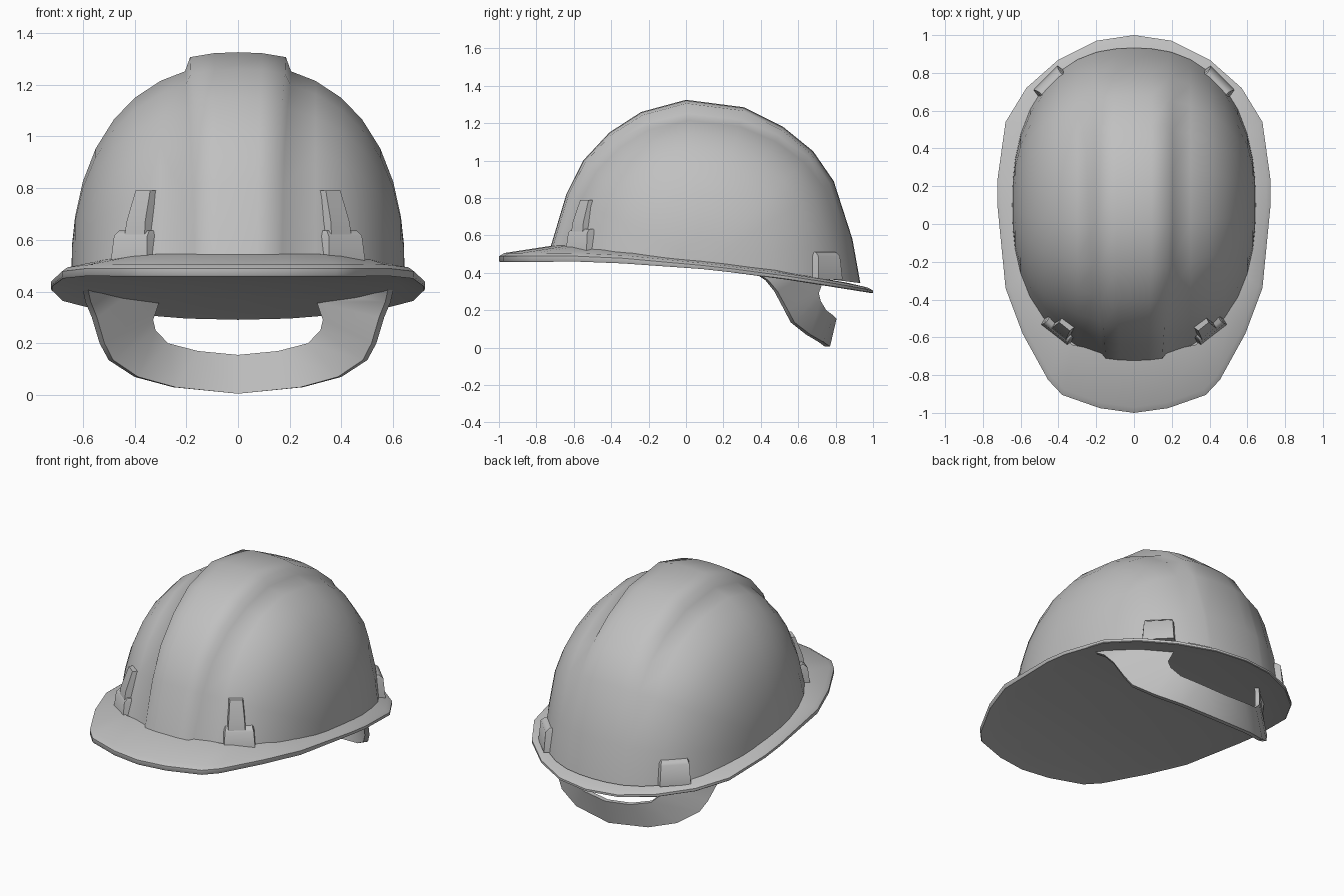
import bpy, bmesh, math
from mathutils import Vector

cube = bpy.data.objects.get("Cube")
if cube:
    bpy.data.objects.remove(cube, do_unlink=True)

grey = bpy.data.materials.new("plain_grey")
grey.use_nodes = True
GREY = (0.53, 0.53, 0.53, 1)
grey.diffuse_color = GREY
grey.node_tree.nodes["Principled BSDF"].inputs["Base Color"].default_value = GREY


def finish(name, bm, angle):
    """Turn a bmesh into a smooth-shaded object."""
    bmesh.ops.recalc_face_normals(bm, faces=bm.faces)
    mesh = bpy.data.meshes.new(name)
    bm.to_mesh(mesh)
    bm.free()
    mesh.materials.append(grey)
    ob = bpy.data.objects.new(name, mesh)
    bpy.context.collection.objects.link(ob)
    bpy.ops.object.select_all(action='DESELECT')
    bpy.context.view_layer.objects.active = ob
    ob.select_set(True)
    bpy.ops.object.shade_smooth_by_angle(angle=math.radians(angle))


def loft(rings, closed=True):
    """Bridge equal-length point rows with quads."""
    bm = bmesh.new()
    rows = [[bm.verts.new(p) for p in ring] for ring in rings]
    n = len(rows[0])
    for a, b in zip(rows, rows[1:]):
        for i in range(n if closed else n - 1):
            j = (i + 1) % n
            bm.faces.new((a[i], a[j], b[j], b[i]))
    return bm, rows


def capped_loft(name, rings, angle):
    """Loft with both ends closed."""
    bm, rows = loft(rings)
    bm.faces.new(rows[0])
    bm.faces.new(rows[-1])
    finish(name, bm, angle)


def interp(table, y):
    """Piecewise linear lookup."""
    if y <= table[0][0]:
        return table[0][1]
    for (y0, z0), (y1, z1) in zip(table, table[1:]):
        if y <= y1:
            return z0 + (z1 - z0) * (y - y0) / (y1 - y0)
    return table[-1][1]


# Shell: rounded sections fanned front to back around a side-to-side axis,
# with a raised crown ridge that narrows at the front and fades at the back
PROFILE = [(-0.725, 0.535), (-0.64, 0.82), (-0.55, 1.0), (-0.41, 1.15), (-0.24, 1.26),
           (0, 1.325), (0.31, 1.285), (0.52, 1.18), (0.68, 1.05), (0.79, 0.89),
           (0.89, 0.58), (0.932, 0.345)]
RIDGE_HEIGHT = [(-0.72, 0.02), (-0.55, 0.032), (0, 0.05), (0.31, 0.045), (0.68, 0.015), (0.8, 0)]
RIDGE_WIDTH = [(-0.72, 0.15), (-0.24, 0.182), (0, 0.185)]
HUB = Vector((0.1, 0.45))
HALF_WIDTH, POWER = 0.645, 2.35
sections = []
for y, z in PROFILE:
    spoke = Vector((y, z)) - HUB
    height, w = interp(RIDGE_HEIGHT, y), interp(RIDGE_WIDTH, y)
    radius = spoke.length - height
    spoke.normalize()
    half = []
    for x in (0, w * 0.5, w, w + 0.02, 0.3, 0.4, 0.48, 0.55, 0.6, 0.63, 0.641, HALF_WIDTH):
        r = radius * (1 - (x / HALF_WIDTH) ** POWER) ** (1 / POWER)
        p = HUB + spoke * (r + (height if x <= w else 0))
        half.append((x, p.x, p.y))
    sections.append([(-x, py, pz) for x, py, pz in half[:0:-1]] + half)
bm, rows = loft(sections, closed=False)
bmesh.ops.remove_doubles(bm, verts=bm.verts, dist=0.0005)
finish("shell", bm, 80)

# Heights of the sloping brim, front to back
BRIM_INNER = [(-0.7, 0.55), (-0.4, 0.52), (0, 0.475), (0.4, 0.43), (0.7, 0.375), (0.93, 0.335)]
BRIM_TOP = [(-1, 0.502), (-0.6, 0.502), (-0.3, 0.488), (0, 0.458), (0.4, 0.412), (0.8, 0.352), (1, 0.312)]
BRIM_BOTTOM = [(-1, 0.458), (-0.5, 0.46), (0, 0.43), (0.4, 0.385), (0.75, 0.33), (1, 0.29)]

# Brim: upright lip, sloping top and shallow raised floor underneath
HALF = [(0, -1.0), (0.18, -0.975), (0.38, -0.905), (0.455, -0.825), (0.59, -0.58),
        (0.68, -0.34), (0.722, 0.09), (0.722, 0.24), (0.68, 0.54), (0.57, 0.72),
        (0.40, 0.87), (0.2, 0.97), (0, 1.0)]
outline = HALF + [(-x, y) for x, y in HALF[-2:0:-1]]
total = len(outline)


def brim_ring(scale, blend, lift=0.0):
    """Outline at a height blended from the underside (0) to the top (1)."""
    ring = []
    for x, y in outline:
        low, high = interp(BRIM_BOTTOM, y * scale), interp(BRIM_TOP, y * scale)
        ring.append((x * scale, y * scale, low + (high - low) * blend + lift))
    return ring


inner = []
for x, y in outline:
    k = 0.86 - 0.17 * max(0, min(1, -y))
    inner.append((x * 0.86, y * k, interp(BRIM_INNER, y * k)))
bm, rows = loft([brim_ring(0.86, 0, 0.018), brim_ring(0.995, 0), brim_ring(1.0, 0.15),
                 brim_ring(1.0, 0.7), brim_ring(0.97, 1, 0.004), inner])
under = rows[0]
for i in range(len(HALF) - 1):
    quad = [under[i], under[i + 1], under[(total - i - 1) % total], under[(total - i) % total]]
    bm.faces.new(list(dict.fromkeys(quad)))
finish("brim", bm, 42)

# Nape strap: thin curved band hanging below the back of the brim
LOWER = [(0, 0.77, 0.005), (0.25, 0.735, 0.03), (0.40, 0.665, 0.07), (0.50, 0.58, 0.135),
         (0.535, 0.545, 0.20), (0.565, 0.49, 0.30), (0.59, 0.44, 0.36), (0.60, 0.37, 0.405)]
UPPER = [(0, 0.805, 0.155), (0.16, 0.79, 0.17), (0.28, 0.75, 0.20), (0.33, 0.72, 0.25),
         (0.34, 0.71, 0.29), (0.315, 0.735, 0.36), (0.45, 0.62, 0.38), (0.58, 0.42, 0.405)]


def mirrored(points, scale):
    """Full left-to-right path, pulled towards the middle by scale."""
    half = [(x * scale, y * scale, z) for x, y, z in points]
    return [(-x, y, z) for x, y, z in half[:0:-1]] + half


paths = [mirrored(LOWER, 1), mirrored(UPPER, 1), mirrored(UPPER, 0.965), mirrored(LOWER, 0.965)]
capped_loft("nape_strap", list(zip(*paths)), 45)


def clip(name, centre, normal, levels):
    """Block on the shell; levels are (z, half width, outward shift, depth)."""
    n = Vector((*normal, 0)).normalized()
    t = Vector((-n.y, n.x, 0))
    rings = []
    for z, half, shift, depth in levels:
        c = Vector((*centre, z)) + n * shift
        rings.append([c - t * half, c + t * half,
                      c + t * (half + 0.012) - n * depth, c - t * (half + 0.012) - n * depth])
    capped_loft(name, rings, 60)


# Accessory slots on both sides, front and back
for side, label in ((1, "left"), (-1, "right")):
    clip("front_slot_" + label, (side * 0.42, -0.585), (side * 0.62, -0.78),
         [(0.505, 0.09, 0.005, 0.09), (0.615, 0.082, -0.008, 0.1), (0.635, 0.075, -0.03, 0.08)])
    clip("front_slot_prong_" + label, (side * 0.405, -0.59), (side * 0.62, -0.78),
         [(0.6, 0.05, -0.006, 0.1), (0.67, 0.046, -0.016, 0.1), (0.79, 0.036, -0.06, 0.06)])
    clip("back_slot_" + label, (side * 0.46, 0.765), (side * 0.7, 0.7),
         [(0.365, 0.09, 0.012, 0.07), (0.49, 0.082, 0.0, 0.1), (0.51, 0.075, -0.025, 0.08)])
